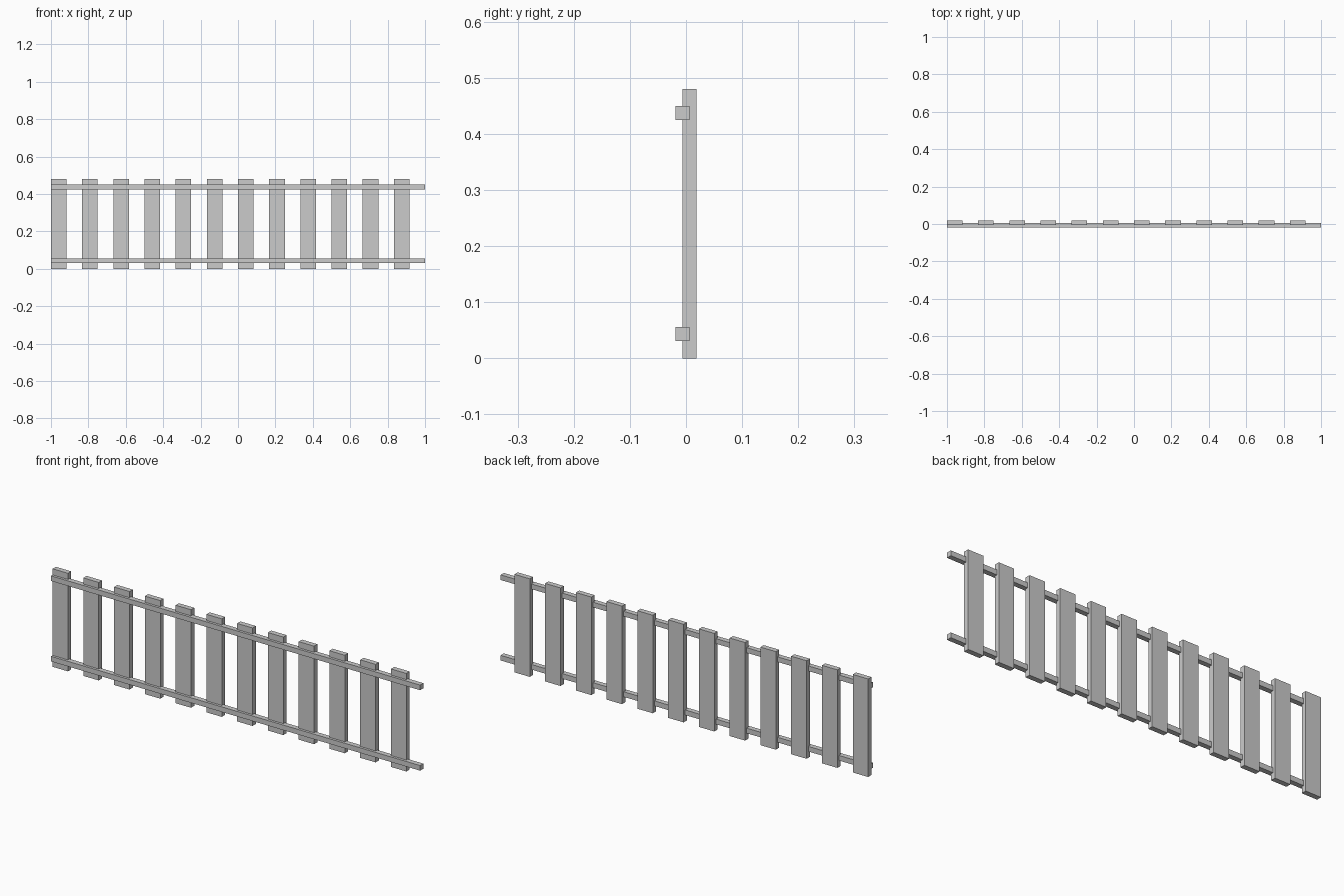
import bpy

if "Cube" in bpy.data.objects:
    bpy.data.objects.remove(bpy.data.objects["Cube"])

def box(name, x, y, z):
    # axis-aligned box from (min, max) pairs
    bpy.ops.mesh.primitive_cube_add(size=1, location=[(a + b) / 2 for a, b in (x, y, z)])
    ob = bpy.context.object
    ob.name = name
    ob.scale = [b - a for a, b in (x, y, z)]
    bpy.ops.object.transform_apply(location=False, rotation=False, scale=True)
    return ob

# upright slats, evenly spaced from the left end
for i in range(12):
    x = -1 + i / 6
    box(f"slat_{i + 1}", (x, x + 1 / 12), (-0.0065, 0.0188), (0, 0.48))

# horizontal rails across the front
for name, z in (("lower_rail", 0.031), ("upper_rail", 0.425)):
    box(name, (-1, 1), (-0.0188, 0.0062), (z, z + 0.025))
